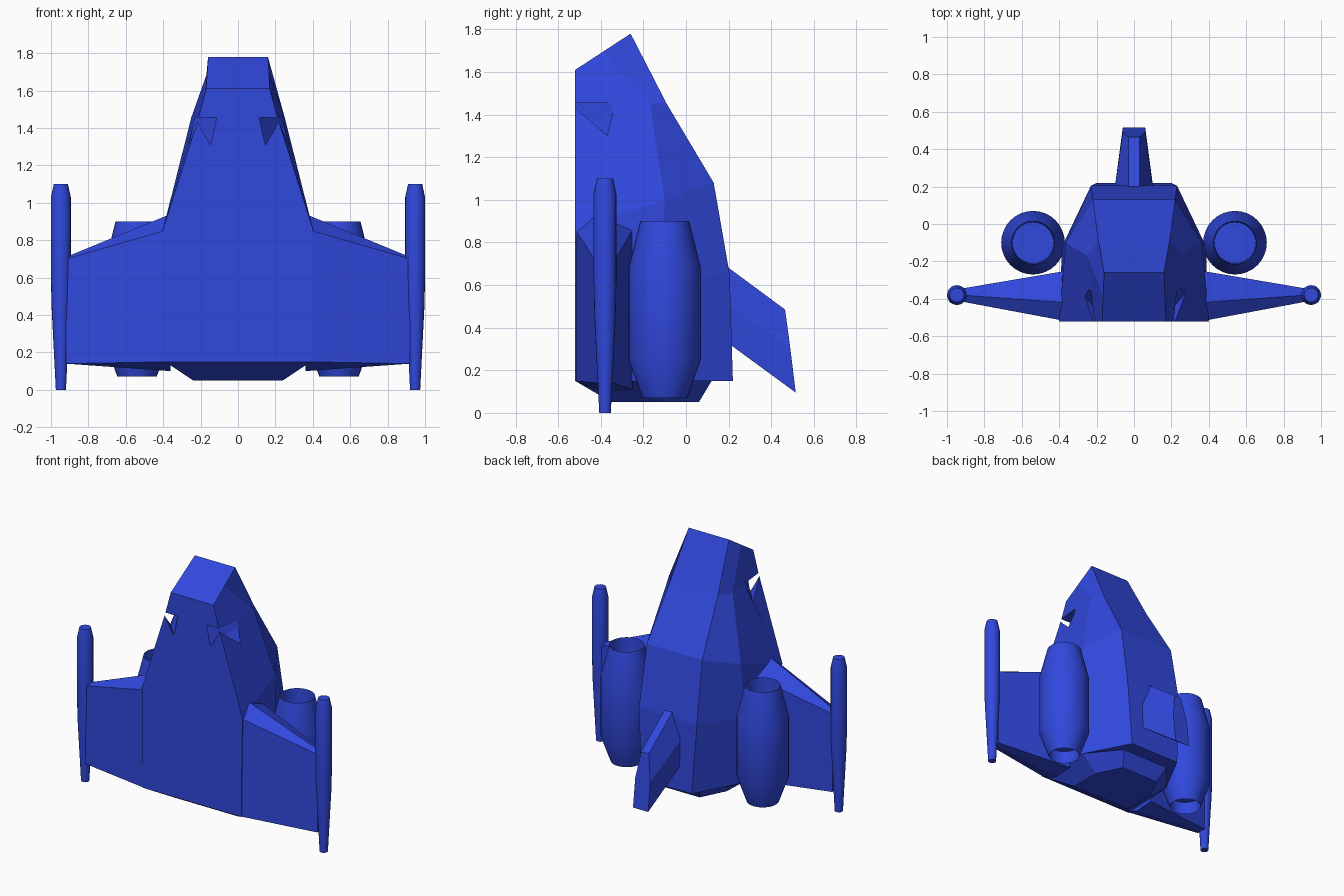
import bpy, bmesh, math

if "Cube" in bpy.data.objects:
    bpy.data.objects.remove(bpy.data.objects["Cube"])

blue = bpy.data.materials.new("blue_paint")
blue.diffuse_color = (0.03, 0.065, 0.72, 1)
blue.use_nodes = True
blue.node_tree.nodes["Principled BSDF"].inputs["Base Color"].default_value = blue.diffuse_color


def finish(name, bm):
    bmesh.ops.remove_doubles(bm, verts=bm.verts, dist=1e-5)
    bmesh.ops.recalc_face_normals(bm, faces=bm.faces)
    me = bpy.data.meshes.new(name)
    bm.to_mesh(me)
    bm.free()
    me.materials.append(blue)
    ob = bpy.data.objects.new(name, me)
    bpy.context.collection.objects.link(ob)
    return ob


def loft(name, rings):
    """Skin closed rings of equal point count and cap both ends."""
    bm = bmesh.new()
    vs = [[bm.verts.new(p) for p in r] for r in rings]
    n = len(vs[0])
    for a, b in zip(vs, vs[1:]):
        for i in range(n):
            j = (i + 1) % n
            bm.faces.new((a[i], a[j], b[j], b[i]))
    bm.faces.new(vs[0])
    bm.faces.new(vs[-1])
    return finish(name, bm)


def both_sides(half):
    return half + [(-x, y, z) for x, y, z in reversed(half)]


def lathe(name, cx, cy, profile, n=32):
    """Turned part about a vertical axis from (radius, z) points."""
    bm = bmesh.new()
    rings = []
    for r, z in profile:
        rings.append([bm.verts.new((cx + r * math.cos(2 * math.pi * i / n),
                                    cy + r * math.sin(2 * math.pi * i / n), z)) for i in range(n)])
    for a, b in zip(rings, rings[1:]):
        for i in range(n):
            j = (i + 1) % n
            bm.faces.new((a[i], a[j], b[j], b[i]))
    bm.faces.new(rings[0])
    bm.faces.new(rings[-1])
    ob = finish(name, bm)
    bpy.ops.object.select_all(action='DESELECT')
    ob.select_set(True)
    bpy.context.view_layer.objects.active = ob
    bpy.ops.object.shade_smooth_by_angle(angle=math.radians(20))
    return ob


# hull: belly corner, side ridge and top corner per section, tail to nose
sections = [
    [(.24, -.35, .05), (.24, -.12, .05), (.15, .06, .05)],
    [(.39, -.52, .15), (.37, -.10, .15), (.19, .12, .15)],
    [(.39, -.52, .15), (.37, -.10, .15), (.20, .22, .15)],
    [(.395, -.52, .60), (.385, -.12, .62), (.23, .205, .65)],
    [(.40, -.52, .86), (.365, -.10, 1.00), (.22, .13, 1.08)],
    [(.21, -.52, 1.46), (.25, -.17, 1.455), (.19, -.09, 1.45)],
    [(.17, -.52, 1.61), (.165, -.39, 1.695), (.16, -.26, 1.78)],
]
hull = loft("hull", [both_sides(s) for s in sections])

# intake openings under the nose
for s, side in ((1, "right"), (-1, "left")):
    pts = [(.10, -.54, 1.455), (.208, -.54, 1.455), (.13, -.54, 1.31),
           (.27, -.48, 1.455), (.30, -.25, 1.455), (.31, -.33, 1.30)]
    bm = bmesh.new()
    for x, y, z in pts:
        bm.verts.new((s * x, y, z))
    bmesh.ops.convex_hull(bm, input=bm.verts)
    cutter = finish(side + "_intake_cutter", bm)
    cutter.hide_render = True
    cutter.hide_set(True)
    m = hull.modifiers.new(side + "_intake", 'BOOLEAN')
    m.operation = 'DIFFERENCE'
    m.solver = 'EXACT'
    m.object = cutter

root = [(-.52, .15), (-.52, .86), (-.42, .94), (-.25, .86), (-.25, .11), (-.40, .10)]
tip = [(-.415, .14), (-.415, .70), (-.38, .71), (-.345, .70), (-.345, .14), (-.38, .14)]
for s, side in ((1, "right"), (-1, "left")):
    # wings
    loft(side + "_wing", [[(s * .36, y, z) for y, z in root],
                          [(s * .92, y, z) for y, z in tip]])
    # wingtip cannons
    lathe(side + "_wingtip_tube", s * .947, -.38,
          [(.027, 0), (.05, .45), (.053, .60), (.053, 1.03), (.038, 1.10)], 20)
    # engines with recessed ends
    lathe(side + "_engine", s * .54, -.10,
          [(.10, .16), (.105, .07), (.17, .25), (.17, .68), (.115, .90), (.11, .78)])

# dorsal fin: leading edge half width, trailing edge half width
loft("dorsal_fin", [
    both_sides([(.03, .12, .74), (.11, .14, .55), (.11, .14, .37)]),
    both_sides([(.03, .465, .485), (.06, .49, .30), (.06, .515, .095)]),
])
